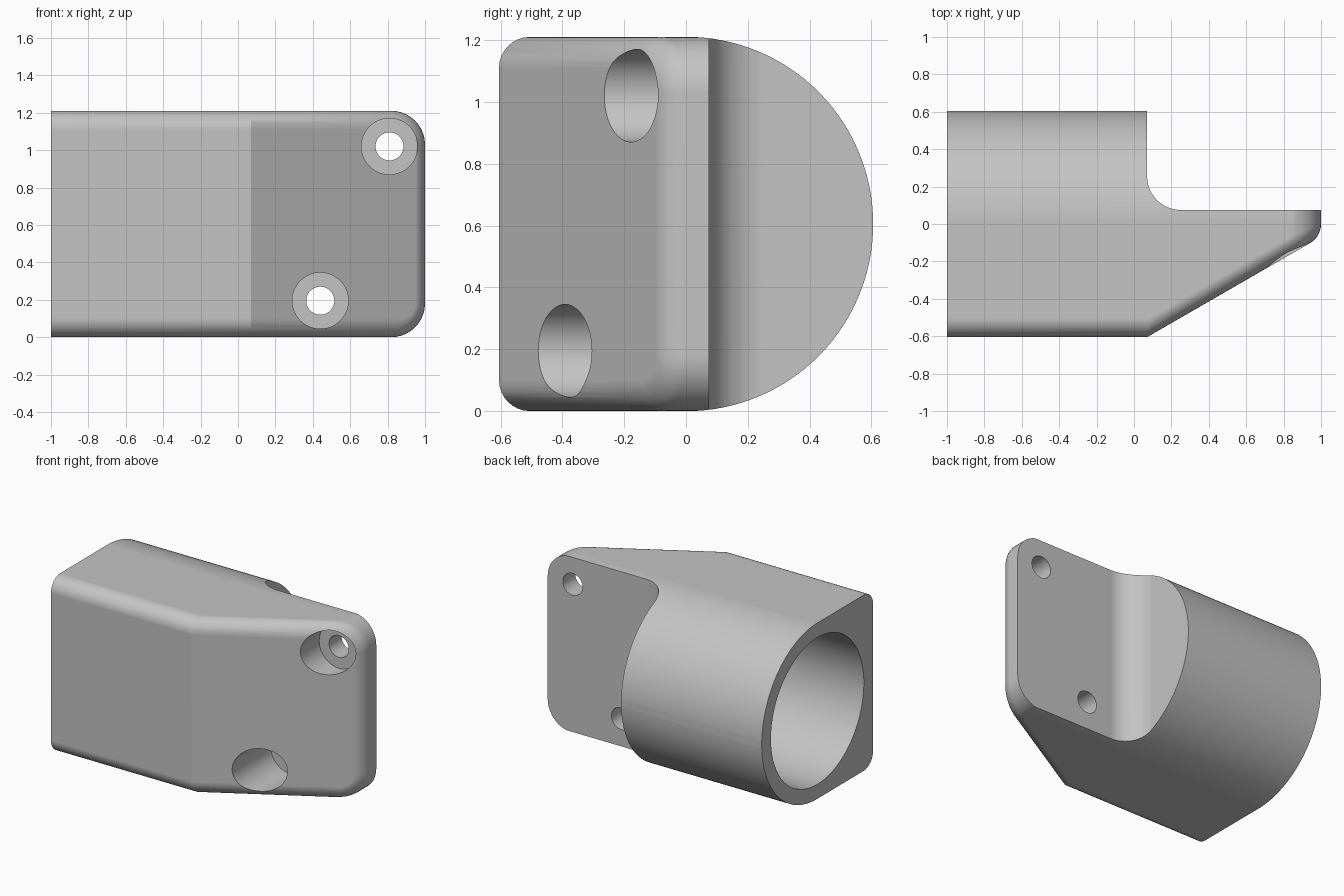
import bpy, bmesh
from math import sin, cos, tan, pi, radians

if "Cube" in bpy.data.objects:
    bpy.data.objects.remove(bpy.data.objects["Cube"], do_unlink=True)

R = 0.605                 # half height and outer barrel radius
KNEE = 0.07               # where the barrel ends and the front starts to slope
BACK = 0.075              # rear plane of the mounting plate
SLOPE = tan(radians(30))


def slope_y(x):
    return -R + (x - KNEE) * SLOPE


def arc(cx, cy, r, start, end, n):
    return [(cx + r * cos(start + (end - start) * i / n),
             cy + r * sin(start + (end - start) * i / n)) for i in range(n + 1)]


def prism(name, profile, place, low, high):
    """Extrude a 2D profile between two levels; place maps (u, v, level) to xyz."""
    bm = bmesh.new()
    face = bm.faces.new([bm.verts.new(place(u, v, low)) for u, v in profile])
    ext = bmesh.ops.extrude_face_region(bm, geom=[face])
    shift = [b - a for a, b in zip(place(0, 0, low), place(0, 0, high))]
    bmesh.ops.translate(bm, vec=shift,
                        verts=[g for g in ext["geom"] if isinstance(g, bmesh.types.BMVert)])
    bmesh.ops.recalc_face_normals(bm, faces=bm.faces[:])
    mesh = bpy.data.meshes.new(name)
    bm.to_mesh(mesh)
    bm.free()
    obj = bpy.data.objects.new(name, mesh)
    bpy.context.collection.objects.link(obj)
    return obj


def along_x(u, v, level):
    return (level, u, v)


def along_y(u, v, level):
    return (u, level, v)


def along_z(u, v, level):
    return (u, v, level)


def circle(cx, cy, r, n):
    return arc(cx, cy, r, 0, 2 * pi, n)[:-1]


def bake(obj):
    bpy.context.view_layer.update()
    graph = bpy.context.evaluated_depsgraph_get()
    mesh = bpy.data.meshes.new_from_object(obj.evaluated_get(graph))
    obj.modifiers.clear()
    obj.data = mesh


def combine(obj, tool, operation):
    mod = obj.modifiers.new("cut", "BOOLEAN")
    mod.operation, mod.object, mod.solver = operation, tool, "EXACT"
    tool.hide_render = True
    bake(obj)
    bpy.data.objects.remove(tool, do_unlink=True)


# Body: plan outline with sloped front and filleted inner corner
outline = [(-1, -R), (KNEE, -R), (1, slope_y(1)), (1, BACK)]
outline += arc(KNEE + 0.18, BACK + 0.18, 0.18, 1.5 * pi, pi, 14)
outline += [(KNEE, R), (-1, R)]
body = prism("bracket_body", outline, along_z, 0, 2 * R)

# Round the plate corners, then mark the front rim for a constant-radius fillet
bm = bmesh.new()
bm.from_mesh(body.data)
corners = [e for e in bm.edges
           if all(v.co.x > 0.99 for v in e.verts)
           and abs(e.verts[0].co.z - e.verts[1].co.z) < 0.01]
bmesh.ops.bevel(bm, geom=corners, offset=0.18, offset_type="OFFSET",
                segments=10, profile=0.5, affect="EDGES")
for v in bm.verts:
    if v.co.x > 0.5 and v.co.y < 0:
        v.co.y = slope_y(v.co.x)
bm.normal_update()
weight = bm.edges.layers.float.new("bevel_weight_edge")
for e in bm.edges:
    fronts = [f.normal.y < -0.5 for f in e.link_faces]
    at_open_end = any(f.normal.x < -0.9 for f in e.link_faces)
    if sum(fronts) == 1 and not at_open_end:
        e[weight] = min(1, tan(e.calc_face_angle() / 2))
bm.to_mesh(body.data)
bm.free()
fillet = body.modifiers.new("front_fillet", "BEVEL")
fillet.limit_method, fillet.offset_type = "WEIGHT", "OFFSET"
fillet.width, fillet.segments, fillet.use_clamp_overlap = 0.1, 8, False
bake(body)

# Round the barrel side
r = R + 0.0005
envelope = [(-1, R - r)] + arc(0, R, r, -pi / 2, pi / 2, 64) + [(-1, R + r)]
combine(body, prism("barrel_envelope", envelope, along_x, -1.2, 1.2), "INTERSECT")

# Blind bore in the barrel
combine(body, prism("bore_cutter", circle(0, R, 0.505, 96), along_x, -1.2, -0.03),
        "DIFFERENCE")

# Counterbored screw holes
for x, z in ((0.81, 1.02), (0.44, 0.195)):
    for radius, depth in ((0.15, -0.06), (0.075, 0.3)):
        combine(body, prism("screw_cutter", circle(x, z, radius, 48), along_y, -1, depth),
                "DIFFERENCE")

# Material and shading
grey = bpy.data.materials.new("light_grey")
grey.use_nodes = True
colour = (0.55, 0.55, 0.55, 1)
grey.diffuse_color = colour
grey.node_tree.nodes["Principled BSDF"].inputs["Base Color"].default_value = colour
body.data.materials.clear()
body.data.materials.append(grey)
for p in body.data.polygons:
    p.material_index = 0

bpy.ops.object.select_all(action="DESELECT")
body.select_set(True)
bpy.context.view_layer.objects.active = body
bpy.ops.object.shade_smooth_by_angle(angle=radians(25))
normals = body.modifiers.new("even_normals", "WEIGHTED_NORMAL")
normals.keep_sharp = True
